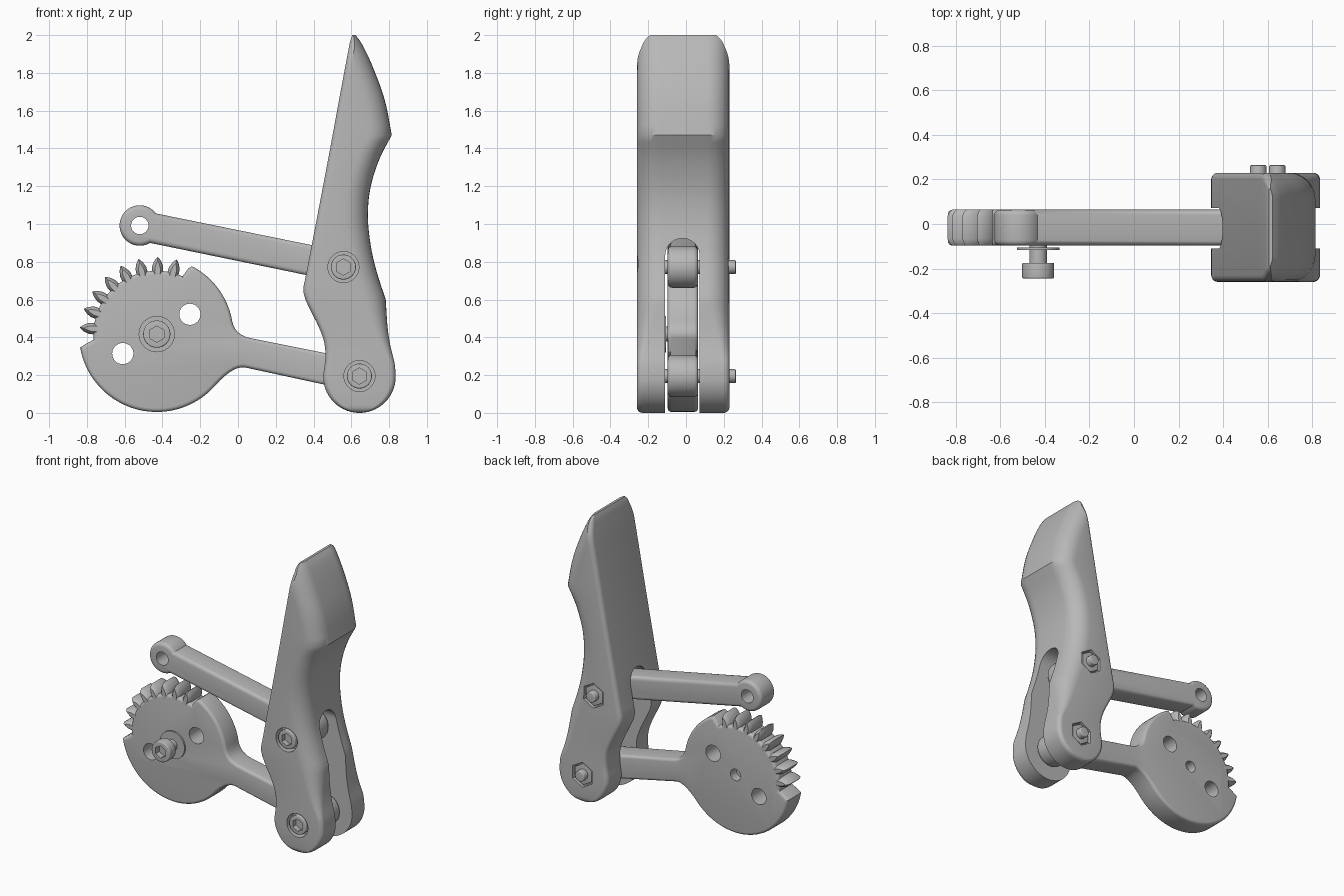
import bpy, bmesh
from math import sin, cos, pi, radians, sqrt, acos, hypot

cube = bpy.data.objects.get("Cube")
if cube:
    bpy.data.objects.remove(cube, do_unlink=True)

grey = bpy.data.materials.new("plain grey")
grey.use_nodes = True
GREY = (0.48, 0.48, 0.48, 1)
grey.diffuse_color = GREY
grey.node_tree.nodes["Principled BSDF"].inputs["Base Color"].default_value = GREY


# ---------- helpers ----------
def loft(name, rings):
    """Skin a stack of equal rings and cap both ends."""
    bm = bmesh.new()
    rows = [[bm.verts.new(p) for p in ring] for ring in rings]
    n = len(rows[0])
    for a, b in zip(rows, rows[1:]):
        for i in range(n):
            j = (i + 1) % n
            bm.faces.new((a[i], a[j], b[j], b[i]))
    bm.faces.new(rows[0])
    bm.faces.new(rows[-1])
    bmesh.ops.recalc_face_normals(bm, faces=bm.faces)
    mesh = bpy.data.meshes.new(name)
    bm.to_mesh(mesh)
    bm.free()
    mesh.materials.append(grey)
    obj = bpy.data.objects.new(name, mesh)
    bpy.context.collection.objects.link(obj)
    return obj


def inset(pts, d):
    """Move a counter-clockwise outline inward by d."""
    out = []
    for i, p in enumerate(pts):
        a, b = pts[i - 1], pts[(i + 1) % len(pts)]
        e1, e2 = (p[0] - a[0], p[1] - a[1]), (b[0] - p[0], b[1] - p[1])
        l1, l2 = hypot(*e1), hypot(*e2)
        nx = -e1[1] / l1 - e2[1] / l2
        ny = e1[0] / l1 + e2[0] / l2
        k = 2 * d / max(nx * nx + ny * ny, 1.5)
        out.append((p[0] + nx * k, p[1] + ny * k))
    return out


def prism(name, pts, y0, y1, fillet=0.0, steps=4):
    """Extrude an x-z outline along y with rounded rims."""
    if not fillet:
        levels = [(y0, 0), (y1, 0)]
    else:
        arc_steps = [(fillet * (1 - sin(t)), fillet * (1 - cos(t)))
                     for t in [pi / 2 * k / steps for k in range(steps + 1)]]
        levels = [(y0 + dy, d) for dy, d in reversed(arc_steps)]
        levels += [(y1 - dy, d) for dy, d in arc_steps]
    return loft(name, [[(x, y, z) for x, z in (inset(pts, d) if d else pts)]
                       for y, d in levels])


def arc(c, r, a0, a1, n):
    return [(c[0] + r * cos(radians(a0 + (a1 - a0) * i / n)),
             c[1] + r * sin(radians(a0 + (a1 - a0) * i / n))) for i in range(n + 1)]


def bend(p, q, r, n=7):
    """Inner points of a curved corner from p to r around q."""
    ts = [i / n for i in range(1, n)]
    return [tuple((1 - t) ** 2 * p[k] + 2 * t * (1 - t) * q[k] + t * t * r[k]
                  for k in (0, 1)) for t in ts]


def disc(name, c, r, y0, y1, sides=40, fillet=0.0):
    return prism(name, arc(c, r, 90, 450, sides)[:-1], y0, y1, fillet)


def cut(obj, cutter):
    cutter.hide_render = True
    mod = obj.modifiers.new("cut", "BOOLEAN")
    mod.operation, mod.solver, mod.object = "DIFFERENCE", "EXACT", cutter
    bpy.context.view_layer.objects.active = obj
    bpy.ops.object.modifier_apply(modifier=mod.name)
    bpy.data.objects.remove(cutter, do_unlink=True)


def smooth_curve(pts, z):
    """Smooth x(z) through (z, x) points."""
    n = len(pts)
    slope = [(pts[min(i + 1, n - 1)][1] - pts[max(i - 1, 0)][1]) /
             (pts[min(i + 1, n - 1)][0] - pts[max(i - 1, 0)][0]) for i in range(n)]
    i = max([k for k in range(n - 1) if pts[k][0] <= z] or [0])
    (z0, x0), (z1, x1) = pts[i], pts[i + 1]
    h, t = z1 - z0, (z - z0) / (z1 - z0)
    return ((1 + 2 * t) * (1 - t) ** 2 * x0 + t * (1 - t) ** 2 * h * slope[i]
            + t * t * (3 - 2 * t) * x1 + t * t * (t - 1) * h * slope[i + 1])


LOW, HIGH = (0.643, 0.195), (0.558, 0.772)   # handle pivots
HUB, EYE = (-0.43, 0.417), (-0.52, 0.992)    # gear hub, link eye
Y0, Y1 = -0.097, 0.064                       # thickness of the moving arms

# ---------- handle ----------
LEFT = [(.19, .45), (.3, .463), (.38, .455), (.46, .425), (.56, .375),
        (.62, .35), (.66, .346), (.72, .358), (1.3, .469), (1.96, .592), (2, .605)]
RIGHT = [[(.19, .835), (.257, .83), (.35, .808), (.443, .793), (.6, .782)],
         [(.6, .782), (.735, .738), (.867, .706), (1.03, .688), (1.185, .70),
          (1.345, .749), (1.47, .814)],
         [(1.47, .814), (1.66, .776), (1.85, .706), (1.96, .652), (2, .622)]]


def handle_ring(z):
    if z < 0.19:                             # round foot
        half = sqrt(max(0.192 ** 2 - (z - 0.192) ** 2, 0))
        xl, xr = LOW[0] - half, LOW[0] + half
    else:
        xl = smooth_curve(LEFT, z)
        xr = smooth_curve(RIGHT[(z > 0.6) + (z > 1.47)], z)
    big = 0.03 + 0.09 * min(max((z - 0.28) / 0.32, 0), 1)
    hw, f = 0.245, 0.03
    if z < f:
        hw -= f - sqrt(f * f - (f - z) ** 2)
    t = xr - xl
    small = min(0.03, t * 0.4)
    top = acos(max(0, 1 - (t - small) / big))
    side = hw - big + big * sin(top)
    half = [(xr - big * (1 - cos(a)), hw - big + big * sin(a))
            for a in [top * k / 8 for k in range(9)]]
    half += [(xl + small * (1 - sin(b)), side - small + small * cos(b))
             for b in [pi / 2 * k / 5 for k in range(1 if t < big else 0, 6)]]
    if t < big:                              # keep ring sizes equal
        half.insert(9, (xl + small, side - 0.0002))
    full = half + [(x, -y) for x, y in reversed(half)]
    return [(x, y - 0.015, z) for x, y in full]


heights = [0.192 * (1 - cos(pi / 2 * k / 14)) for k in range(1, 14)]
heights += [0.2 + 0.4 * k / 16 for k in range(17)]
heights += [0.6 + 0.87 * k / 24 for k in range(1, 25)]
heights += [1.47 + 0.53 * sin(pi / 2 * k / 16) for k in range(1, 17)]
handle = loft("handle", [handle_ring(z) for z in [0.0004] + heights])

# arched slot that turns the lower half into a fork
arch = [(-0.11, -0.2), (0.072, -0.2)] + arc((-0.019, 0.833), 0.091, 0, 180, 20)
cut(handle, loft("slot_cutter", [[(x, y, z) for y, z in arch] for x in (0, 1.2)]))

# ---------- pivot bolts and nuts ----------
for label, c in (("lower", LOW), ("upper", HIGH)):
    cut(handle, disc("bore", c, 0.082, -0.4, -0.2))
    cut(handle, disc("nut_pocket", c, 0.088, 0.18, 0.4, 6))
    cut(handle, disc("pin_hole", c, 0.037, -0.3, 0.3, 32))
    bolt = disc(label + "_bolt_head", c, 0.066, -0.258, -0.19, 40, 0.006)
    cut(bolt, disc("socket", c, 0.043, -0.4, -0.222, 6))
    disc(label + "_bolt_shaft", c, 0.0365, -0.195, 0.264, 32, 0.006)
    disc(label + "_nut", c, 0.076, 0.175, 0.222, 6, 0.004)

# ---------- upper link ----------
tilt = -11.4
outline = arc(EYE, 0.107, tilt + 48, tilt + 312, 40)
outline += arc(HIGH, 0.11, tilt - 133, tilt + 133, 36)
link = prism("upper_link", outline, Y0, Y1, 0.024)
cut(link, disc("eye_hole", EYE, 0.046, -0.3, 0.3))

# ---------- gear sector with its arm ----------
body = arc(HUB, 0.412, 190, 318, 44)
body += bend(body[-1], (-0.024, 0.254), (0.04, 0.24)) + [(0.04, 0.24)]
body += arc(LOW, 0.11, -143, 119, 36) + [(0.07, 0.395)]
shoulder = arc(HUB, 0.405, 10, 60, 18)
body += bend((0.07, 0.395), (-0.017, 0.411), shoulder[0]) + shoulder
body += [(-0.245, 0.776), (-0.262, 0.765)]
body += arc(HUB, 0.335, 66, 185, 40) + [(-0.815, 0.36)]
gear = prism("gear_sector", body, Y0, Y1, 0.02)
for c, r in (((-0.255, 0.522), 0.056), ((-0.61, 0.314), 0.056), (HUB, 0.04)):
    cut(gear, disc("hole", c, r, -0.3, 0.3))

# leaf-shaped teeth, narrowed at both faces
leaf = [(0.3, 0.024), (0.335, 0.03), (0.36, 0.029), (0.385, 0.019), (0.4, 0.009)]
leaf = [(r, -w) for r, w in leaf] + [(0.409, 0)] + leaf[::-1]
for i in range(8):
    a = radians(75 + i * 14.3)
    rings = []
    for y, s in ((Y0, .5), (Y0 + .008, .75), (Y0 + .03, 1),
                 (Y1 - .03, 1), (Y1 - .008, .75), (Y1, .5)):
        rings.append([(HUB[0] + (0.3 + (r - 0.3) * (.6 + .4 * s)) * cos(a) - w * s * sin(a), y,
                       HUB[1] + (0.3 + (r - 0.3) * (.6 + .4 * s)) * sin(a) + w * s * cos(a))
                      for r, w in leaf])
    loft("gear_tooth_%d" % (i + 1), rings)

# ---------- hub screw ----------
disc("hub_washer", HUB, 0.096, -0.116, -0.105)
disc("hub_shaft", HUB, 0.0395, -0.18, 0.0, 32)
screw = disc("hub_screw_head", HUB, 0.072, -0.245, -0.174, 40, 0.007)
cut(screw, disc("socket", HUB, 0.043, -0.4, -0.205, 6))

# ---------- shading ----------
bpy.ops.object.select_all(action="DESELECT")
for obj in bpy.context.collection.objects:
    if obj.type == "MESH":
        obj.select_set(True)
        bpy.context.view_layer.objects.active = obj
bpy.ops.object.shade_smooth_by_angle(angle=radians(35))
